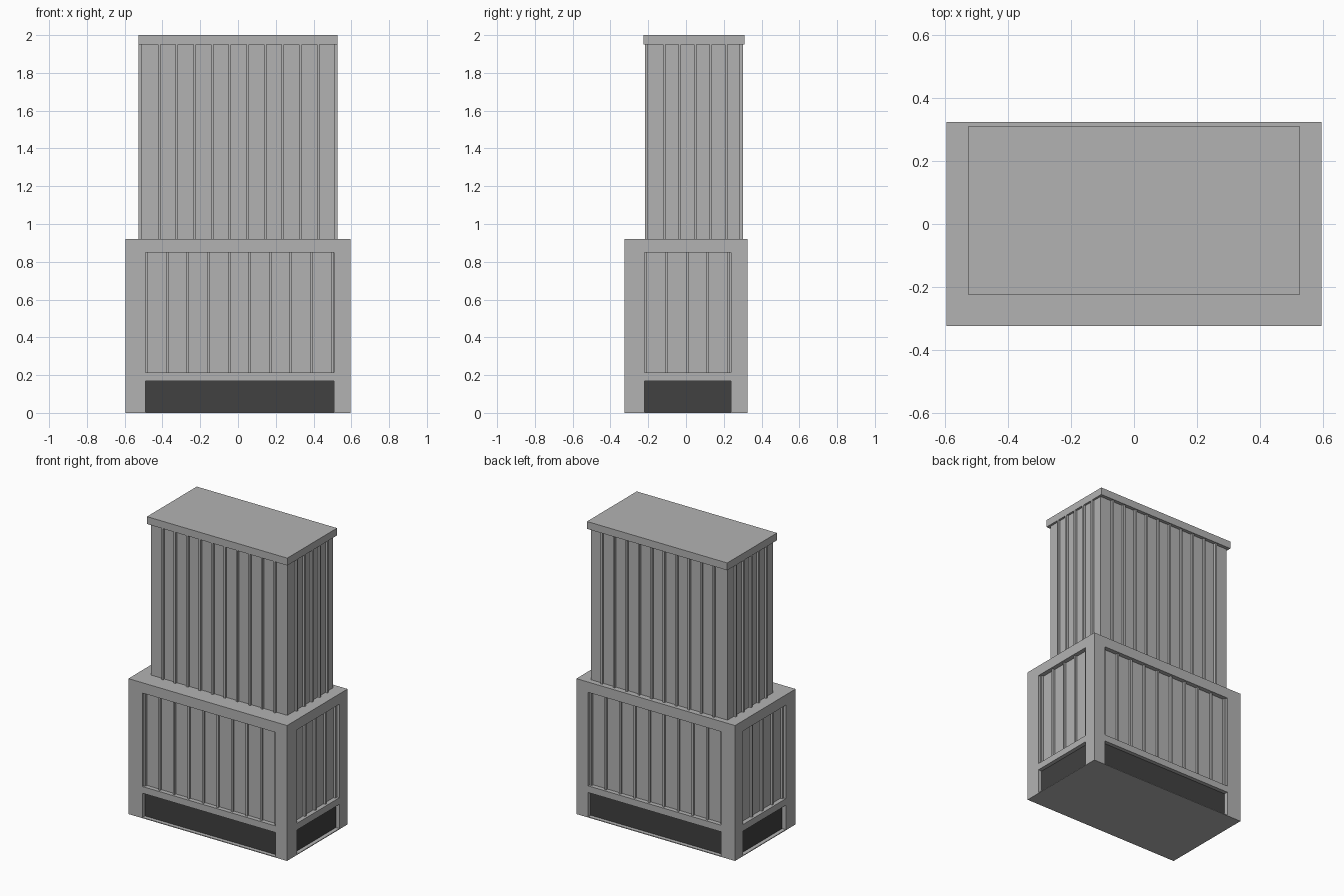
import bpy
import bmesh
from mathutils import Vector, Matrix

if "Cube" in bpy.data.objects:
    bpy.data.objects.remove(bpy.data.objects["Cube"])


def material(name, v):
    m = bpy.data.materials.new(name)
    m.diffuse_color = (v, v, v, 1)
    m.use_nodes = True
    m.node_tree.nodes["Principled BSDF"].inputs["Base Color"].default_value = m.diffuse_color
    return m


GREY = material("light grey", 0.45)
DARK = material("dark grey", 0.052)


def boxes(name, bounds, mat):
    """One object made of axis-aligned boxes (x0, x1, y0, y1, z0, z1)."""
    bm = bmesh.new()
    for x0, x1, y0, y1, z0, z1 in bounds:
        centre = Vector(((x0 + x1) / 2, (y0 + y1) / 2, (z0 + z1) / 2))
        size = Matrix.Diagonal((x1 - x0, y1 - y0, z1 - z0, 1))
        bmesh.ops.create_cube(bm, size=1, matrix=Matrix.Translation(centre) @ size)
    me = bpy.data.meshes.new(name)
    bm.to_mesh(me)
    bm.free()
    me.materials.append(mat)
    ob = bpy.data.objects.new(name, me)
    bpy.context.collection.objects.link(ob)
    return ob


HX, HY, DEPTH = 0.596, 0.325, 0.03
RX0, RX1, RY0, RY1 = -0.49, 0.508, -0.22, 0.238    # recess extents
RIB, OUT = 0.0135, 0.015                           # rib width and projection


def on_sides(z0, z1, inner, outer):
    """Slabs over the recess area of all four sides, between two depths."""
    result = []
    for s in (-1, 1):
        y = sorted((s * (HY - inner), s * (HY - outer)))
        x = sorted((s * (HX - inner), s * (HX - outer)))
        result.append((RX0, RX1, *y, z0, z1))
        result.append((*x, RY0, RY1, z0, z1))
    return result


# Lower cabinet with recessed panels cut into every side
base = boxes("lower_cabinet", [(-HX, HX, -HY, HY, 0, 0.92)], GREY)
cutter = boxes("recess_cutter",
               on_sides(0.005, 0.17, DEPTH, -0.05) + on_sides(0.215, 0.85, DEPTH, -0.05), GREY)
cutter.hide_render = True
mod = base.modifiers.new("recesses", 'BOOLEAN')
mod.operation = 'DIFFERENCE'
mod.solver = 'EXACT'
mod.object = cutter
bpy.context.view_layer.objects.active = base
bpy.ops.object.modifier_apply(modifier=mod.name)
bpy.data.objects.remove(cutter)

# Dark plinth panels
boxes("plinth_panels", on_sides(0.005, 0.17, DEPTH + 0.002, DEPTH - 0.003), DARK)


def ribs(name, xs, ys, x_faces, y_faces, z0, z1):
    """Vertical ribs standing proud of the four wall planes."""
    b = []
    for s, xf, yf in zip((-1, 1), x_faces, y_faces):
        ya, yb = sorted((yf - s * 0.005, yf + s * OUT))
        xa, xb = sorted((xf - s * 0.005, xf + s * OUT))
        b += [(x - RIB / 2, x + RIB / 2, ya, yb, z0, z1) for x in xs]
        b += [(xa, xb, y - RIB / 2, y + RIB / 2, z0, z1) for y in ys]
    return boxes(name, b, GREY)


# Ribs within the lower recesses
ribs("lower_ribs", [-0.483 + 0.109 * i for i in range(10)],
     [-0.212 + 0.109 * i for i in range(5)],
     (-HX + DEPTH, HX - DEPTH), (-HY + DEPTH, HY - DEPTH), 0.215, 0.85)

# Upper tower, its ribs and the top cap
boxes("upper_tower", [(-0.513, 0.513, -0.203, 0.287, 0.92, 1.95)], GREY)
ribs("upper_ribs", [-0.417 + 0.0935 * i for i in range(10)],
     [-0.115 + 0.082 * i for i in range(5)],
     (-0.513, 0.513), (-0.203, 0.287), 0.92, 1.95)
boxes("top_cap", [(-0.527, 0.527, -0.224, 0.31, 1.95, 2.0)], GREY)
